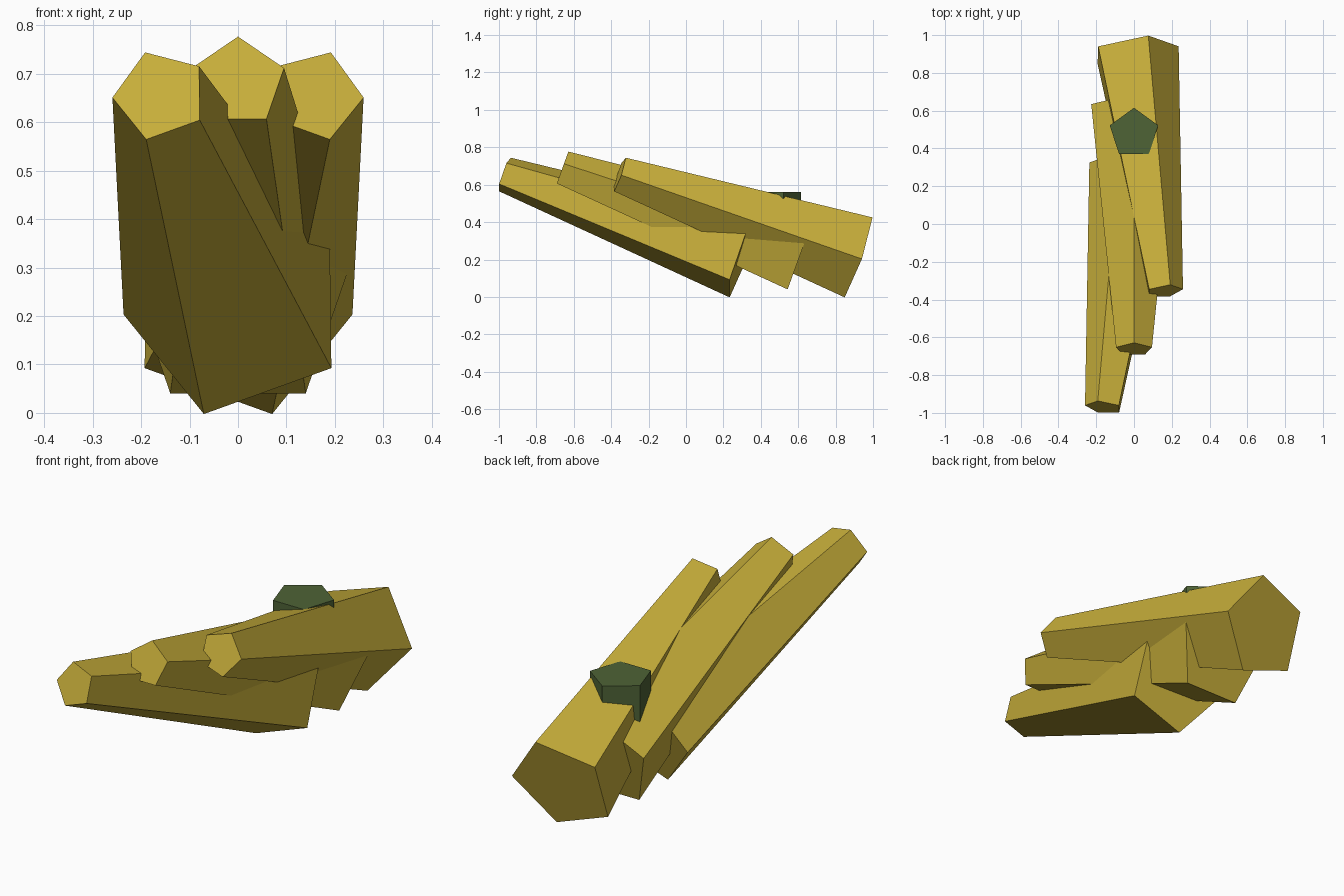
import bpy, bmesh, math
from mathutils import Vector

if "Cube" in bpy.data.objects:
    bpy.data.objects.remove(bpy.data.objects["Cube"])


def make_material(name, colour):
    m = bpy.data.materials.new(name)
    m.diffuse_color = (*colour, 1.0)
    m.use_nodes = True
    m.node_tree.nodes["Principled BSDF"].inputs["Base Color"].default_value = m.diffuse_color
    return m


yellow = make_material("mustard yellow", (0.58, 0.43, 0.043))
green = make_material("dark green", (0.077, 0.125, 0.037))


def pentagon_prism(name, start, end, r_start, r_end, up, roll, material):
    """Five-sided tapered solid from start to end; roll turns it about its axis."""
    start, end = Vector(start), Vector(end)
    axis = (end - start).normalized()
    side = axis.cross(Vector(up)).normalized()
    top = side.cross(axis)
    bm = bmesh.new()
    rings = []
    for centre, radius in ((start, r_start), (end, r_end)):
        ring = []
        for i in range(5):
            a = math.radians(roll + 72 * i)
            ring.append(bm.verts.new(centre + radius * (math.cos(a) * top - math.sin(a) * side)))
        rings.append(ring)
    for ring in rings:
        bm.faces.new(ring)
    for i in range(5):
        j = (i + 1) % 5
        bm.faces.new((rings[0][i], rings[0][j], rings[1][j], rings[1][i]))
    bmesh.ops.recalc_face_normals(bm, faces=bm.faces)
    mesh = bpy.data.meshes.new(name)
    bm.to_mesh(mesh)
    bm.free()
    mesh.materials.append(material)
    obj = bpy.data.objects.new(name, mesh)
    bpy.context.collection.objects.link(obj)
    return obj


# Three staggered fruits, each thick at the back and thin at the raised front
for name, lean, shift in (("left_fruit", -1, 0.0), ("right_fruit", 1, 0.615)):
    pentagon_prism(name, (0, 0.30 + shift, 0.215), (0.16 * lean, -0.971 + shift, 0.656),
                   0.238, 0.10, (0, 0, 1), 21 * lean, yellow)
pentagon_prism("middle_fruit", (0, 0.609, 0.2215), (0, -0.663, 0.683),
               0.238, 0.10, (0, 0, 1), 0, yellow)

# Upright stalk
pentagon_prism("stalk", (0, 0.48, 0.36), (0, 0.48, 0.56), 0.135, 0.135, (0, 1, 0), 0, green)
